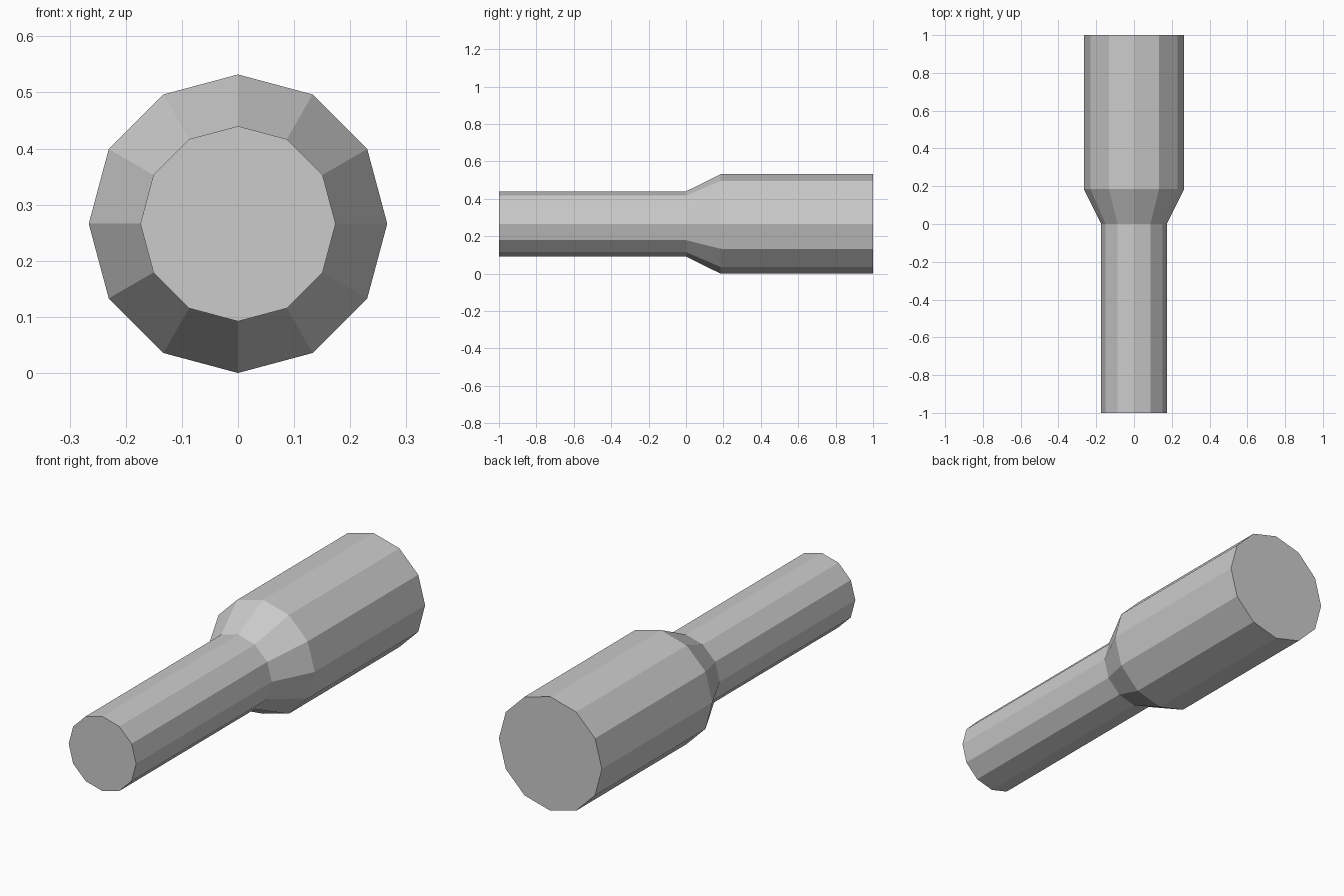
import bpy, bmesh, math

cube = bpy.data.objects.get("Cube")
if cube:
    bpy.data.objects.remove(cube, do_unlink=True)

SIDES = 12
THIN, WIDE = 0.174, 0.266
# (position along y, radius): thin shaft, flared collar, wide barrel
PROFILE = [(-1.0, THIN), (0.0, THIN), (0.185, WIDE), (1.0, WIDE)]

grey = bpy.data.materials.new("plain_grey")
grey.use_nodes = True
colour = (0.6, 0.6, 0.6, 1.0)
grey.diffuse_color = colour
grey.node_tree.nodes["Principled BSDF"].inputs["Base Color"].default_value = colour

bm = bmesh.new()


def ring(y, radius):
    """Twelve-sided ring around the y axis, with a corner at the top."""
    angles = [2 * math.pi * i / SIDES for i in range(SIDES)]
    return [bm.verts.new((radius * math.sin(a), y, WIDE + radius * math.cos(a)))
            for a in angles]


# Faceted walls
rings = [ring(y, r) for y, r in PROFILE]
for a, b in zip(rings, rings[1:]):
    for i in range(SIDES):
        j = (i + 1) % SIDES
        bm.faces.new((a[i], a[j], b[j], b[i]))

# Flat end caps
bm.faces.new(rings[0])
bm.faces.new(rings[-1])
bmesh.ops.recalc_face_normals(bm, faces=bm.faces[:])

mesh = bpy.data.meshes.new("stepped_shaft")
bm.to_mesh(mesh)
bm.free()
mesh.materials.append(grey)
shaft = bpy.data.objects.new("stepped_shaft", mesh)
bpy.context.collection.objects.link(shaft)
